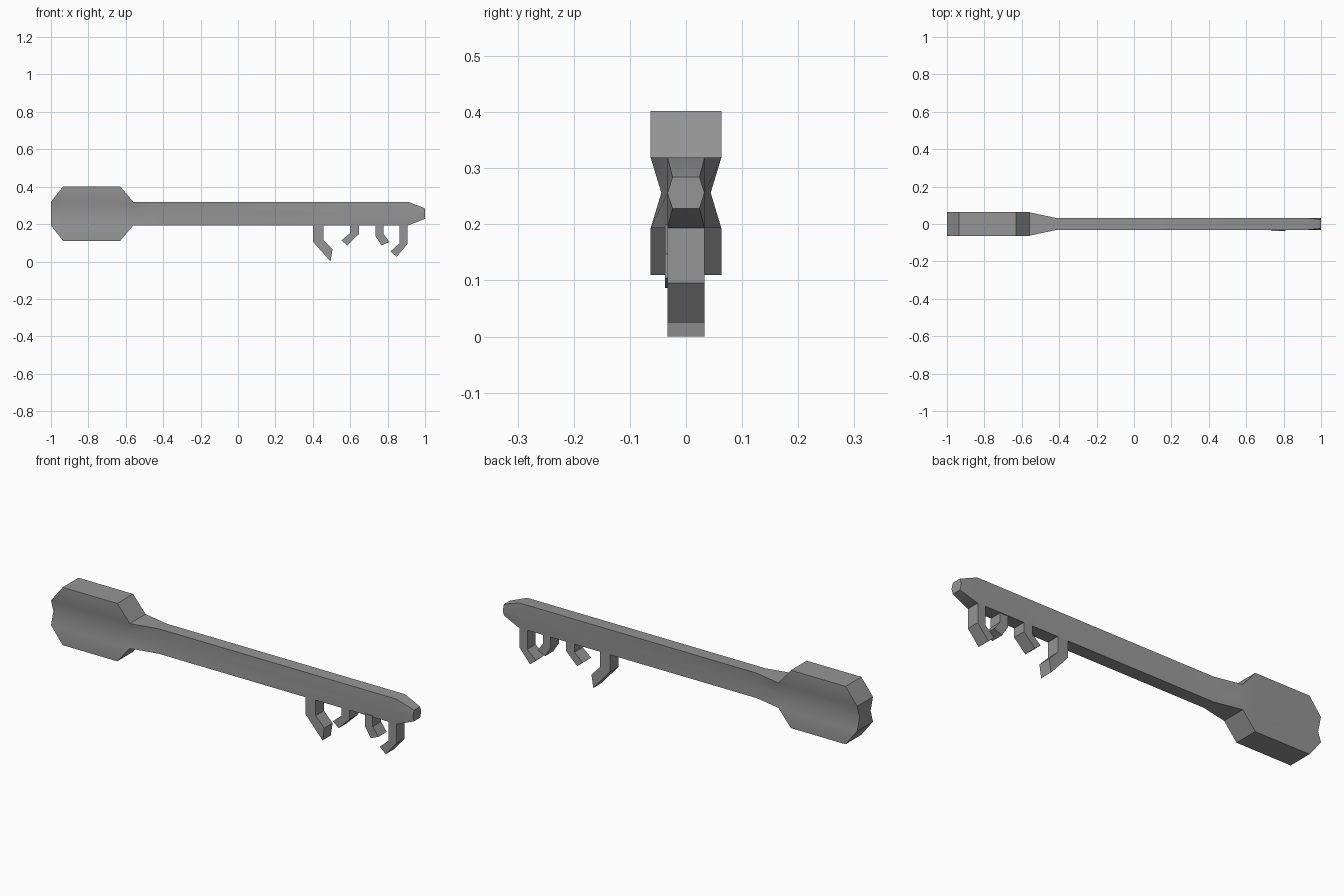
import bpy
import bmesh
import math

cube = bpy.data.objects.get("Cube")
if cube:
    bpy.data.objects.remove(cube)

grey = bpy.data.materials.new("grey metal")
grey.use_nodes = True
colour = (0.3, 0.3, 0.3, 1)
grey.diffuse_color = colour
grey.node_tree.nodes["Principled BSDF"].inputs["Base Color"].default_value = colour

MID = 0.256  # height of the long axis


def finish(bm, name, smooth):
    bmesh.ops.remove_doubles(bm, verts=bm.verts, dist=0.0001)
    bmesh.ops.recalc_face_normals(bm, faces=bm.faces)
    mesh = bpy.data.meshes.new(name)
    bm.to_mesh(mesh)
    bm.free()
    mesh.materials.append(grey)
    obj = bpy.data.objects.new(name, mesh)
    bpy.context.collection.objects.link(obj)
    if smooth:
        bpy.ops.object.select_all(action='DESELECT')
        obj.select_set(True)
        bpy.context.view_layer.objects.active = obj
        bpy.ops.object.shade_smooth_by_angle(angle=math.radians(35))


# Handle and shaft: one waisted section lofted along x
# (x, outer half height, inner half height, edge half width, waist half width)
STATIONS = [
    (-1.0, 0.063, 0.063, 0.063, 0.044),
    (-0.935, 0.146, 0.063, 0.063, 0.044),
    (-0.63, 0.146, 0.063, 0.063, 0.044),
    (-0.56, 0.063, 0.063, 0.063, 0.044),
    (-0.42, 0.063, 0.063, 0.033, 0.033),
    (0.91, 0.063, 0.063, 0.033, 0.033),
    (1.0, 0.028, 0.028, 0.024, 0.033),
]
bm = bmesh.new()
rings = []
for x, outer, inner, edge, waist in STATIONS:
    side = [(edge, outer), (edge, inner), (waist, 0), (edge, -inner), (edge, -outer)]
    loop = side + [(-y, z) for y, z in reversed(side)]
    rings.append([bm.verts.new((x, y, MID + z)) for y, z in loop])
for a, b in zip(rings, rings[1:]):
    for i in range(len(a)):
        j = (i + 1) % len(a)
        bm.faces.new((a[i], a[j], b[j], b[i]))
bm.faces.new(rings[0])
bm.faces.new(rings[-1])
finish(bm, "handle_and_shaft", True)


# Bent teeth: side profiles extruded across the shaft
def tooth(name, profile, shift=0):
    bm = bmesh.new()
    face = bm.faces.new([bm.verts.new((x, shift - 0.033, z)) for x, z in profile])
    out = bmesh.ops.extrude_face_region(bm, geom=[face])
    moved = [v for v in out["geom"] if isinstance(v, bmesh.types.BMVert)]
    bmesh.ops.translate(bm, verts=moved, vec=(0, 0.066, 0))
    finish(bm, name, False)


tooth("long_tooth", [(0.40, 0.2), (0.457, 0.2), (0.457, 0.115),
                     (0.505, 0.065), (0.495, 0), (0.40, 0.107)])
tooth("short_tooth", [(0.60, 0.2), (0.647, 0.2), (0.647, 0.147),
                      (0.585, 0.086), (0.553, 0.113), (0.60, 0.152)])
tooth("hooked_tooth", [(0.735, 0.2), (0.778, 0.2), (0.778, 0.147),
                       (0.81, 0.104), (0.767, 0.086), (0.735, 0.136)], -0.004)
tooth("end_tooth", [(0.863, 0.2), (0.907, 0.2), (0.907, 0.095),
                    (0.848, 0.025), (0.815, 0.054), (0.863, 0.097)])
